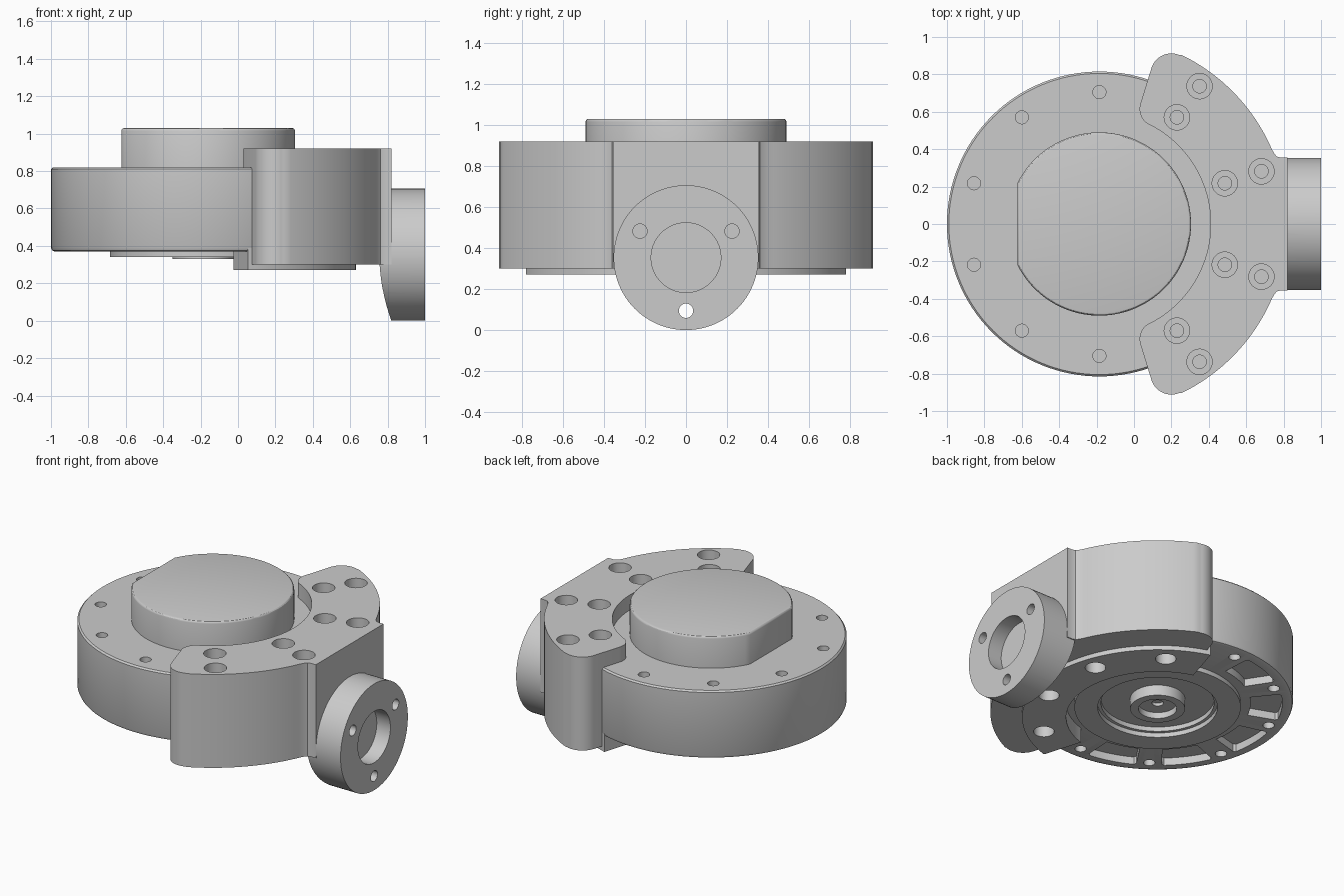
import bpy, bmesh
from math import cos, sin, pi, radians
from mathutils import Matrix, Vector

if "Cube" in bpy.data.objects:
    bpy.data.objects.remove(bpy.data.objects["Cube"])

CX = -0.185          # axis of the round housing
RIM = 0.815          # housing radius
BRACKET_R = 1.005    # outer radius of the bracket
FLANGE_Z = 0.353     # height of the port axis
AXIS = Matrix.Translation((CX, 0, 0))
PORT = Matrix.Translation((0, 0, FLANGE_Z)) @ Matrix.Rotation(pi / 2, 4, 'Y')


def arc(r, a0, a1, n, cx=CX, cy=0.0):
    """Points on a circle between two angles in degrees."""
    angles = [radians(a0 + (a1 - a0) * i / n) for i in range(n + 1)]
    return [(cx + r * cos(a), cy + r * sin(a)) for a in angles]


def add_lathe(bm, profile, matrix, steps=96):
    """Revolve (radius, height) points about the local z axis."""
    part = bmesh.new()
    verts = [part.verts.new((r, 0, z)) for r, z in profile]
    edges = [part.edges.new(pair) for pair in zip(verts, verts[1:])]
    bmesh.ops.spin(part, geom=verts + edges, cent=(0, 0, 0), axis=(0, 0, 1),
                   angle=2 * pi, steps=steps, use_merge=True)
    bmesh.ops.remove_doubles(part, verts=part.verts, dist=1e-5)
    part.transform(matrix)
    merge(bm, part)


def add_prism(bm, points, z0, z1, bevel=0.0):
    """Extrude an outline, optionally rounding the top rim."""
    part = bmesh.new()
    base = part.faces.new([part.verts.new((x, y, z0)) for x, y in points])
    out = bmesh.ops.extrude_face_region(part, geom=[base], use_keep_orig=True)
    top_verts = [g for g in out["geom"] if isinstance(g, bmesh.types.BMVert)]
    bmesh.ops.translate(part, verts=top_verts, vec=Vector((0, 0, z1 - z0)))
    if bevel:
        rim = [e for e in part.edges if all(v in top_verts for v in e.verts)]
        bmesh.ops.bevel(part, geom=rim, offset=bevel, segments=3,
                        profile=0.5, affect='EDGES')
    merge(bm, part)


def merge(bm, part):
    bmesh.ops.recalc_face_normals(part, faces=part.faces)
    temp = bpy.data.meshes.new("temp")
    part.to_mesh(temp)
    part.free()
    bm.from_mesh(temp)
    bpy.data.meshes.remove(temp)


def finish(bm, name):
    mesh = bpy.data.meshes.new(name)
    bm.to_mesh(mesh)
    bm.free()
    obj = bpy.data.objects.new(name, mesh)
    bpy.context.collection.objects.link(obj)
    return obj


def cut(cutter, *targets):
    """Subtract the cutter from each target, then discard it."""
    cutter.hide_render = True
    for obj in targets:
        mod = obj.modifiers.new("cut", 'BOOLEAN')
        mod.operation = 'DIFFERENCE'
        mod.solver = 'EXACT'
        mod.object = cutter
        bpy.context.view_layer.objects.active = obj
        bpy.ops.object.modifier_apply(modifier=mod.name)
    bpy.data.objects.remove(cutter)


def polar(r, degrees):
    a = radians(degrees)
    return Matrix.Translation((CX + r * cos(a), r * sin(a), 0))


def drill(r, z0, z1):
    return [(0, z0), (r, z0), (r, z1), (0, z1)]


# Round housing with stepped underside and central boss
bm = bmesh.new()
add_lathe(bm, [(0, 0.39), (0.035, 0.39), (0.035, 0.37), (0.115, 0.37),
               (0.115, 0.33), (0.165, 0.33), (0.165, 0.40), (0.34, 0.40),
               (0.34, 0.37), (0.36, 0.37), (0.36, 0.34), (0.5, 0.34),
               (0.5, 0.37), (0.795, 0.37), (0.809, 0.376), (RIM, 0.39),
               (RIM, 0.81), (0.805, 0.82), (0, 0.82)], AXIS, 128)
housing = finish(bm, "round_housing")

# Raised cap with one flat side
bm = bmesh.new()
add_prism(bm, arc(0.49, -153.5, 153.5, 80), 0.80, 1.03, bevel=0.015)
cap = finish(bm, "top_cap")

# Crescent bracket, drawn as one half and mirrored
half = [(0.82, 0.355), (0.785, 0.355), (0.763, 0.361), (0.75, 0.377)]
half += arc(BRACKET_R, 23.5, 64, 24)
half += arc(0.112, 68, 162, 14, 0.2, 0.8)
half += arc(0.095, 162, 239, 12, 0.125, 0.615)
half += arc(0.595, 63, 1.5, 30)
bm = bmesh.new()
add_prism(bm, half + [(x, -y) for x, y in reversed(half)], 0.30, 0.92)
bracket = finish(bm, "crescent_bracket")

# Clamp plate under the bracket
bm = bmesh.new()
add_prism(bm, arc(RIM, -73, 73, 60) + arc(0.55, 73, -73, 60), 0.27, 0.39)
plate = finish(bm, "lower_clamp_plate")

# Side port flange, its back fitted to the bracket curve
bm = bmesh.new()
add_lathe(bm, [(0, 0.7), (FLANGE_Z, 0.7), (FLANGE_Z, 1.0), (0.17, 1.0),
               (0.17, 0.9), (0, 0.9)], PORT)
flange = finish(bm, "port_flange")
bm = bmesh.new()
add_lathe(bm, drill(BRACKET_R, -0.2, 1.2), AXIS, 128)
cut(finish(bm, "flange_back_cutter"), flange)

# Three flange bolt holes
bm = bmesh.new()
for angle in (30, 150, 270):
    a = radians(angle)
    spot = Matrix.Translation((0, 0.259 * cos(a), 0.259 * sin(a)))
    add_lathe(bm, drill(0.035, 0.7, 1.05), spot @ PORT, 24)
cut(finish(bm, "flange_bolt_cutter"), flange)

# Counterbored holes in the bracket, with matching holes below
bm = bmesh.new()
for angle in (-54, -18, 18, 54):
    for radius in (0.705, 0.911):
        add_lathe(bm, [(0, 0.65), (0.036, 0.65), (0.036, 0.826),
                       (0.068, 0.826), (0.068, 1.0), (0, 1.0)],
                  polar(radius, angle), 32)
    add_lathe(bm, drill(0.062, 0.2, 0.41), polar(0.705, angle), 32)
cut(finish(bm, "bracket_bolt_cutter"), bracket, housing, plate)

# Rim bolt holes on both housing faces
bm = bmesh.new()
for angle in range(90, 271, 36):
    add_lathe(bm, drill(0.035, 0.72, 0.9), polar(0.705, angle), 24)
    add_lathe(bm, drill(0.035, 0.3, 0.47), polar(0.72, angle), 24)
cut(finish(bm, "rim_bolt_cutter"), housing)

# Shallow pockets between the lower rim holes
bm = bmesh.new()
for angle in range(108, 253, 36):
    pocket = arc(0.75, angle - 11, angle + 11, 10)
    pocket += arc(0.735, angle + 12, angle + 12, 1)[:1]
    pocket += arc(0.56, angle + 11, angle - 11, 10)
    pocket += arc(0.735, angle - 12, angle - 12, 1)[:1]
    add_prism(bm, pocket, 0.3, 0.42)
cut(finish(bm, "pocket_cutter"), housing)

# Smooth curved walls, keep machined edges crisp
bpy.ops.object.select_all(action='DESELECT')
for obj in (housing, cap, bracket, plate, flange):
    obj.select_set(True)
bpy.context.view_layer.objects.active = housing
bpy.ops.object.shade_smooth_by_angle(angle=radians(30))
